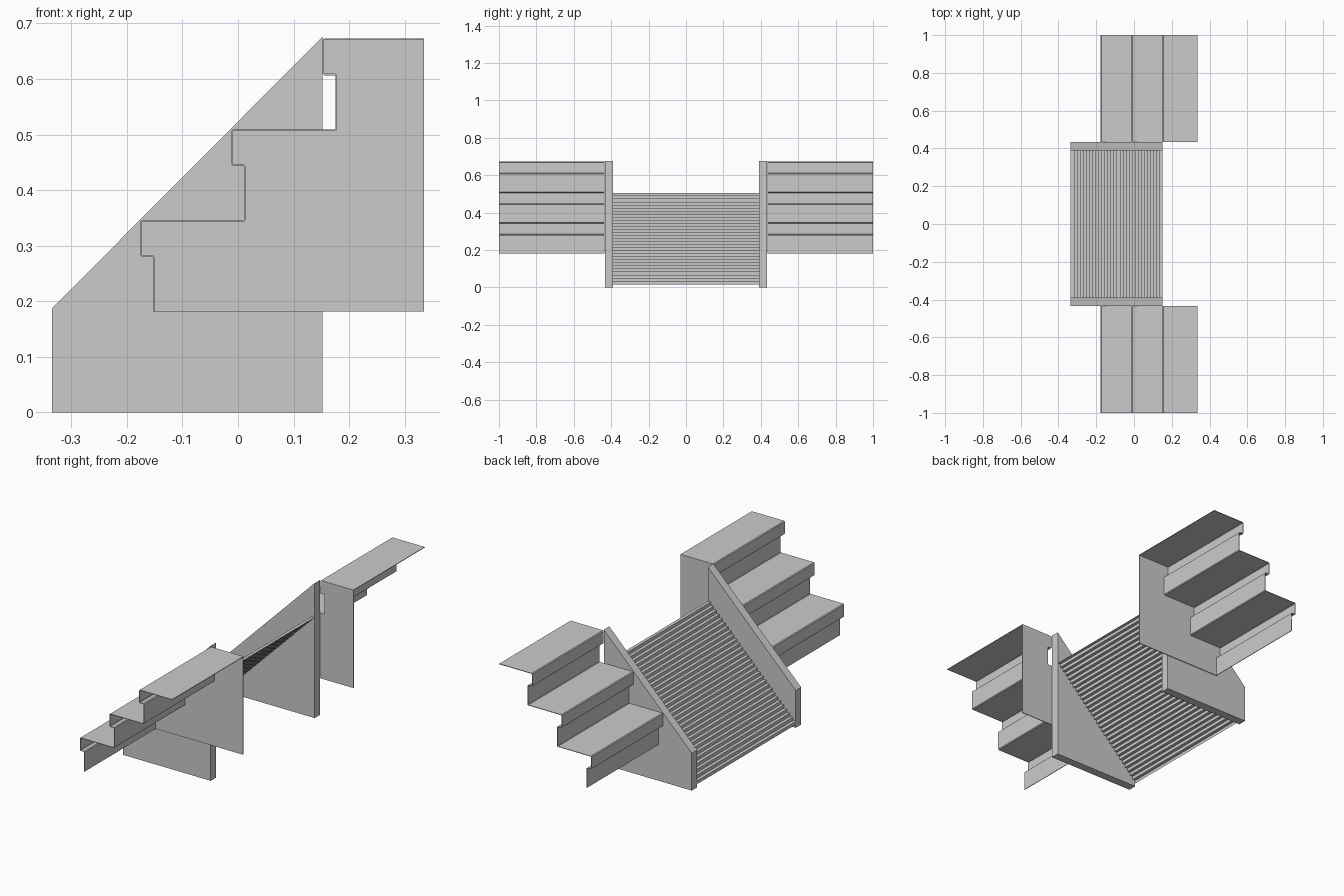
import bpy

if "Cube" in bpy.data.objects:
    bpy.data.objects.remove(bpy.data.objects["Cube"])


def extrude_profile(name, pts, y0, y1, closed):
    """Extrude an x-z profile along y; closed profiles get end caps."""
    n = len(pts)
    verts = [(x, y, z) for y in (y0, y1) for x, z in pts]
    faces = [(i, (i + 1) % n, n + (i + 1) % n, n + i) for i in range(n if closed else n - 1)]
    if closed:
        faces += [tuple(range(n))[::-1], tuple(range(n, 2 * n))]
    mesh = bpy.data.meshes.new(name)
    mesh.from_pydata(verts, [], faces)
    obj = bpy.data.objects.new(name, mesh)
    bpy.context.collection.objects.link(obj)
    return obj


def mirror_y(obj):
    m = obj.modifiers.new("mirror", 'MIRROR')
    m.use_axis = (False, True, False)
    m.use_clip = False
    m.use_mirror_merge = False


# Sloped side walls flanking the ramp
wall = [(-0.335, 0), (0.152, 0), (0.152, 0.676), (-0.335, 0.187)]
mirror_y(extrude_profile("side_wall", wall, 0.39, 0.433, True))

# Ribbed ramp: a thin zigzag of many tiny steps
steps = 30
dx, dz = 0.487 / steps, 0.488 / steps
zigzag = [(-0.335, 0.016)]
for i in range(steps):
    x, z = zigzag[-1]
    zigzag += [(x, z + dz), (x + dx, z + dz)]
extrude_profile("ribbed_ramp", zigzag, -0.39, 0.39, False)

# Stair sheet: riser, nosing and tread repeated three times
stairs = []
for i in range(3):
    x, z = -0.151 + 0.164 * i, 0.182 + 0.1635 * i
    if i == 0:
        stairs.append((x, z))
    tread_end = 0.335 if i == 2 else x + 0.164
    top = z + 0.1625
    stairs += [(x, z + 0.099), (x - 0.024, z + 0.099), (x - 0.024, top), (tread_end, top)]

sheet = extrude_profile("stair_sheet", stairs, 0.435, 1.0, False)
bev = sheet.modifiers.new("soft_edges", 'BEVEL')
bev.width = 0.003
bev.segments = 1
solid = sheet.modifiers.new("thickness", 'SOLIDIFY')
solid.thickness = 0.003
solid.offset = 0
mirror_y(sheet)

# Panel closing the inner end beneath each stair
mirror_y(extrude_profile("stair_end_panel", stairs + [(0.335, 0.182)], 0.435, 0.439, True))

# Consistent outward normals on the closed parts
import bmesh
for obj in bpy.data.objects:
    if obj.name in ("side_wall", "stair_end_panel"):
        bm = bmesh.new()
        bm.from_mesh(obj.data)
        bmesh.ops.recalc_face_normals(bm, faces=bm.faces)
        bm.to_mesh(obj.data)
        bm.free()
